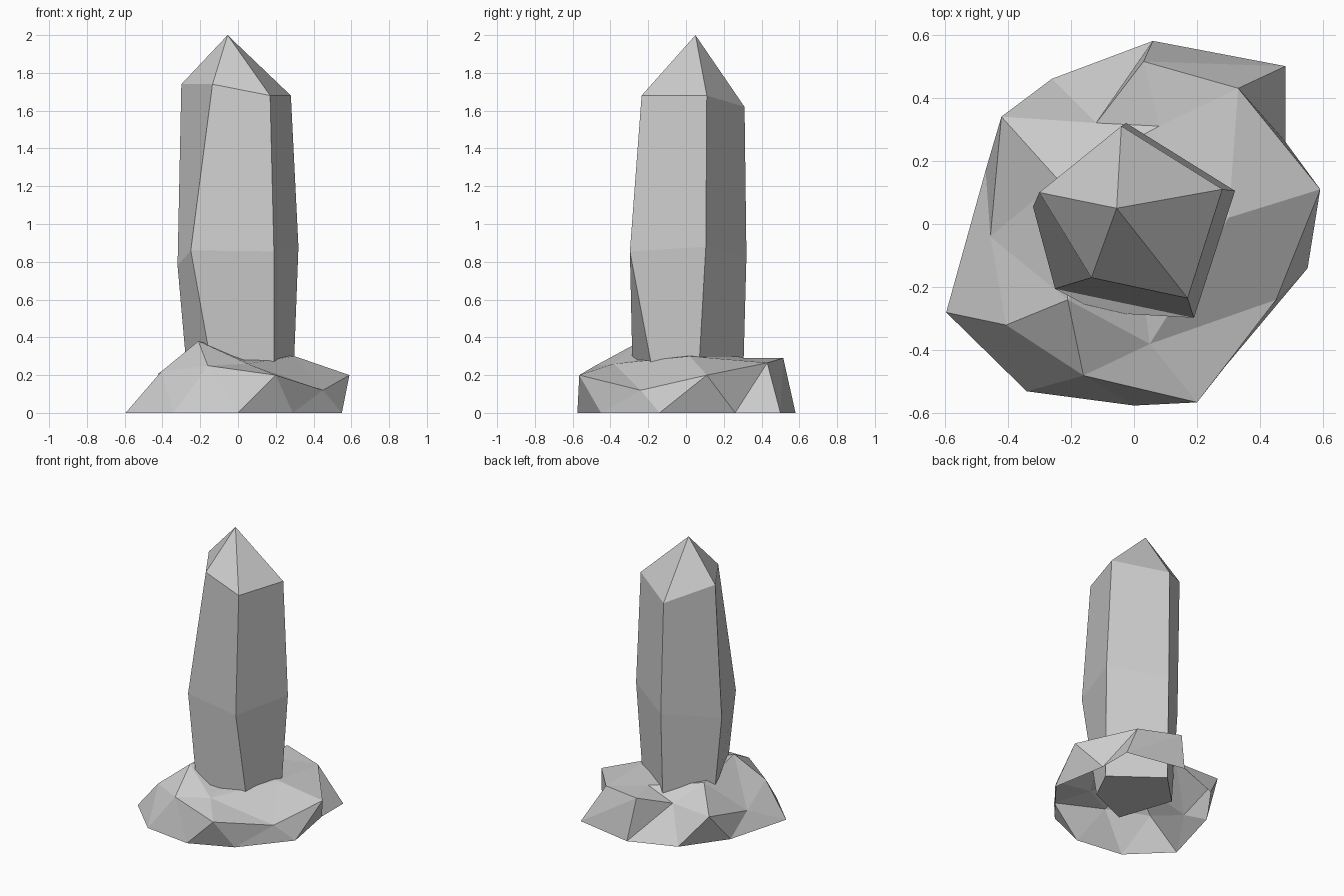
import bpy
import bmesh

cube = bpy.data.objects.get("Cube")
if cube:
    bpy.data.objects.remove(cube, do_unlink=True)

stone = bpy.data.materials.new("pale_grey_stone")
stone.use_nodes = True
grey = (0.6, 0.6, 0.6, 1.0)
stone.diffuse_color = grey
stone.node_tree.nodes["Principled BSDF"].inputs["Base Color"].default_value = grey


def finish(bm, name):
    """Turn a bmesh into a flat-shaded object."""
    mesh = bpy.data.meshes.new(name)
    bm.to_mesh(mesh)
    bm.free()
    mesh.materials.append(stone)
    obj = bpy.data.objects.new(name, mesh)
    bpy.context.collection.objects.link(obj)
    return obj


def ring(bm, points):
    return [bm.verts.new(p) for p in points]


# Crystal: three five-sided rings, closed below and drawn to a tip
bm = bmesh.new()
foot = ring(bm, [(-.26, .07, .1), (-.11, -.28, .08), (.19, -.15, .08),
                 (.29, .06, .09), (-.03, .3, .09)])
waist = ring(bm, [(-.32, .055, .78), (-.25, -.205, .86), (.19, -.297, .855),
                  (.32, .105, .88), (-.025, .32, .83)])
neck = ring(bm, [(-.3, .1, 1.74), (-.135, -.17, 1.74), (.17, -.235, 1.68),
                 (.28, .11, 1.68), (-.04, .31, 1.62)])
tip = bm.verts.new((-.055, .05, 2))
bm.faces.new(foot[::-1])
for i in range(5):
    j = (i + 1) % 5
    for low, high in ((foot, waist), (waist, neck)):
        bm.faces.new((low[i], low[j], high[j], high[i]))
    bm.faces.new((neck[i], neck[j], tip))
finish(bm, "crystal")

# Rock base: open underneath, triangle bands from the ground rim to the top
bm = bmesh.new()
rim = ring(bm, [(x, y, 0) for x, y in (
    (.55, -.14), (.29, -.45), (0, -.575), (-.34, -.53), (-.595, -.28),
    (-.47, .17), (-.26, .46), (.06, .58), (.48, .5), (.48, .26))])
shoulder = ring(bm, [(.59, .11, .2), (.45, -.24, .12), (.2, -.565, .2),
                     (-.16, -.48, .25), (-.405, -.32, .22), (-.455, -.04, .12),
                     (-.42, .34, .21), (-.12, .32, .22), (.03, .515, .29),
                     (.33, .43, .265)])
crown = ring(bm, [(.3, .02, .3), (.05, -.38, .26), (-.21, -.24, .38),
                  (-.24, .14, .33), (.08, .31, .29)])
middle = bm.verts.new((0, 0, .32))
for i in range(10):
    j = (i + 1) % 10
    bm.faces.new((rim[i], shoulder[j], rim[j]))
    bm.faces.new((shoulder[i], shoulder[j], rim[i]))
for k in range(5):
    n = (k + 1) % 5
    before, here, after = (shoulder[(2 * k + d) % 10] for d in (-1, 0, 1))
    bm.faces.new((crown[k], before, here))
    bm.faces.new((crown[k], here, after))
    bm.faces.new((crown[k], after, crown[n]))
    bm.faces.new((crown[k], crown[n], middle))
bmesh.ops.recalc_face_normals(bm, faces=bm.faces)
# Make the skin face outward
if sum(f.normal.z for f in bm.faces) < 0:
    bmesh.ops.reverse_faces(bm, faces=bm.faces)
finish(bm, "rock_base")
